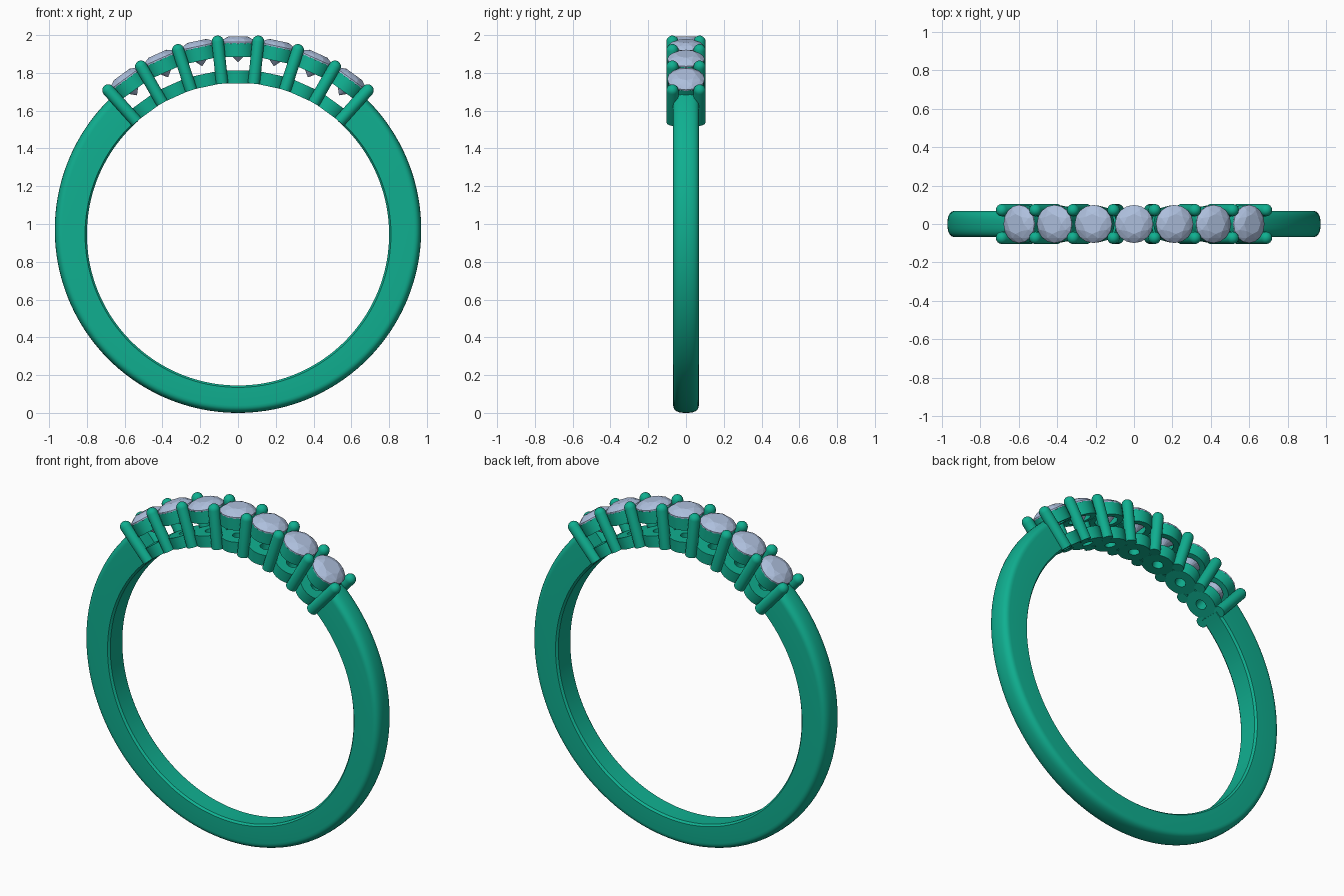
import bpy, bmesh, math
from mathutils import Matrix, Vector

if "Cube" in bpy.data.objects:
    bpy.data.objects.remove(bpy.data.objects["Cube"])

CZ = 0.945          # centre height of the finger hole
STEP = math.radians(12)


def material(name, rgb):
    m = bpy.data.materials.new(name)
    m.diffuse_color = (*rgb, 1)
    m.use_nodes = True
    m.node_tree.nodes["Principled BSDF"].inputs["Base Color"].default_value = m.diffuse_color
    return m


metal = material("green_metal", (0.005, 0.43, 0.28))
gem = material("pale_blue_stone", (0.42, 0.52, 0.72))


def finish(name, bm, mat, smooth=True):
    bmesh.ops.recalc_face_normals(bm, faces=bm.faces)
    me = bpy.data.meshes.new(name)
    bm.to_mesh(me)
    bm.free()
    ob = bpy.data.objects.new(name, me)
    bpy.context.collection.objects.link(ob)
    me.materials.append(mat)
    if smooth:
        bpy.ops.object.select_all(action='DESELECT')
        ob.select_set(True)
        bpy.context.view_layer.objects.active = ob
        bpy.ops.object.shade_smooth_by_angle(angle=math.radians(35))
    return ob


def radial(ob, angle, y=0.0):
    """Place a part whose local z is the distance from the ring centre."""
    ob.matrix_world = (Matrix.Translation((0, y, CZ)) @ Matrix.Rotation(angle, 4, 'Y'))


def lathe(name, profile, mat, seg=32, closed=True):
    """Revolve (radius, z) points about local z."""
    bm = bmesh.new()
    rings = []
    for r, z in profile:
        if r == 0:
            rings.append([bm.verts.new((0, 0, z))] * seg)
        else:
            rings.append([bm.verts.new((r * math.cos(2 * math.pi * i / seg),
                                        r * math.sin(2 * math.pi * i / seg), z))
                          for i in range(seg)])
    pairs = list(zip(rings, rings[1:])) + ([(rings[-1], rings[0])] if closed else [])
    for a, b in pairs:
        for i in range(seg):
            j = (i + 1) % seg
            bm.faces.new(list(dict.fromkeys((a[i], a[j], b[j], b[i]))))
    return finish(name, bm, mat)


# Band: domed section swept from shoulder to shoulder, thicker towards the top
def band():
    bm = bmesh.new()
    w, n = 0.068, 120
    a0 = math.radians(41.5)
    sections = []
    for k in range(n + 1):
        a = a0 + (2 * math.pi - 2 * a0) * k / n
        off = 0.025 * math.cos(a)
        outer = off + math.sqrt(0.97 ** 2 - (0.025 * math.sin(a)) ** 2)
        pts = [(-w, outer - 0.04), (-w, 0.81), (-w + 0.012, 0.8), (w - 0.012, 0.8), (w, 0.81)]
        pts += [(w * math.copysign(abs(math.cos(t)) ** 0.75, math.cos(t)),
                 outer - 0.04 + 0.04 * math.sin(t) ** 0.85)
                for t in (math.pi * i / 14 for i in range(14))]
        sections.append([bm.verts.new((r * math.sin(a), y, CZ + r * math.cos(a)))
                         for y, r in pts])
    m = len(sections[0])
    for s, t in zip(sections, sections[1:]):
        for i in range(m):
            bm.faces.new((s[i], s[(i + 1) % m], t[(i + 1) % m], t[i]))
    bm.faces.new(sections[0])
    bm.faces.new(sections[-1])
    finish("band", bm, metal)


# Brilliant-cut stone: hull of table, crown, girdle and culet
def stone(name):
    bm = bmesh.new()
    for count, r, z, turn in ((8, 0.052, 1.047, 0), (8, 0.080, 1.035, 0.5),
                              (16, 0.099, 1.018, 0), (16, 0.099, 1.010, 0),
                              (8, 0.045, 0.955, 0.5), (1, 0.0, 0.91, 0)):
        for i in range(count):
            a = 2 * math.pi * (i + turn) / count
            bm.verts.new((r * math.cos(a), r * math.sin(a), z))
    bmesh.ops.convex_hull(bm, input=bm.verts)
    bmesh.ops.dissolve_limit(bm, angle_limit=0.02, verts=bm.verts, edges=bm.edges)
    return finish(name, bm, gem, smooth=False)


band()

# Seven settings: upper collet, pierced lower disc and stone
for i in range(-3, 4):
    a = i * STEP
    radial(lathe(f"upper_collet_{i + 4}", [(0.098, 1.012), (0.096, 0.94), (0.062, 0.94), (0.090, 1.012)],
                 metal), a)
    radial(lathe(f"lower_disc_{i + 4}", [(0.092, 0.868), (0.088, 0.80), (0.03, 0.80), (0.03, 0.868)],
                 metal), a)
    radial(stone(f"stone_{i + 4}"), a)

# Prongs: paired round-tipped posts between the stones
R, TIP = 0.032, 1.026
prong = [(0, 0.802), (R, 0.802)] + [
    (R * math.cos(t), TIP + R * math.sin(t)) for t in (math.pi / 2 * k / 6 for k in range(6))
] + [(0, TIP + R)]
for i in range(8):
    for side, y in (("front", -0.072), ("back", 0.072)):
        radial(lathe(f"{side}_prong_{i + 1}", prong, metal, 20, closed=False), (i - 3.5) * STEP, y)
